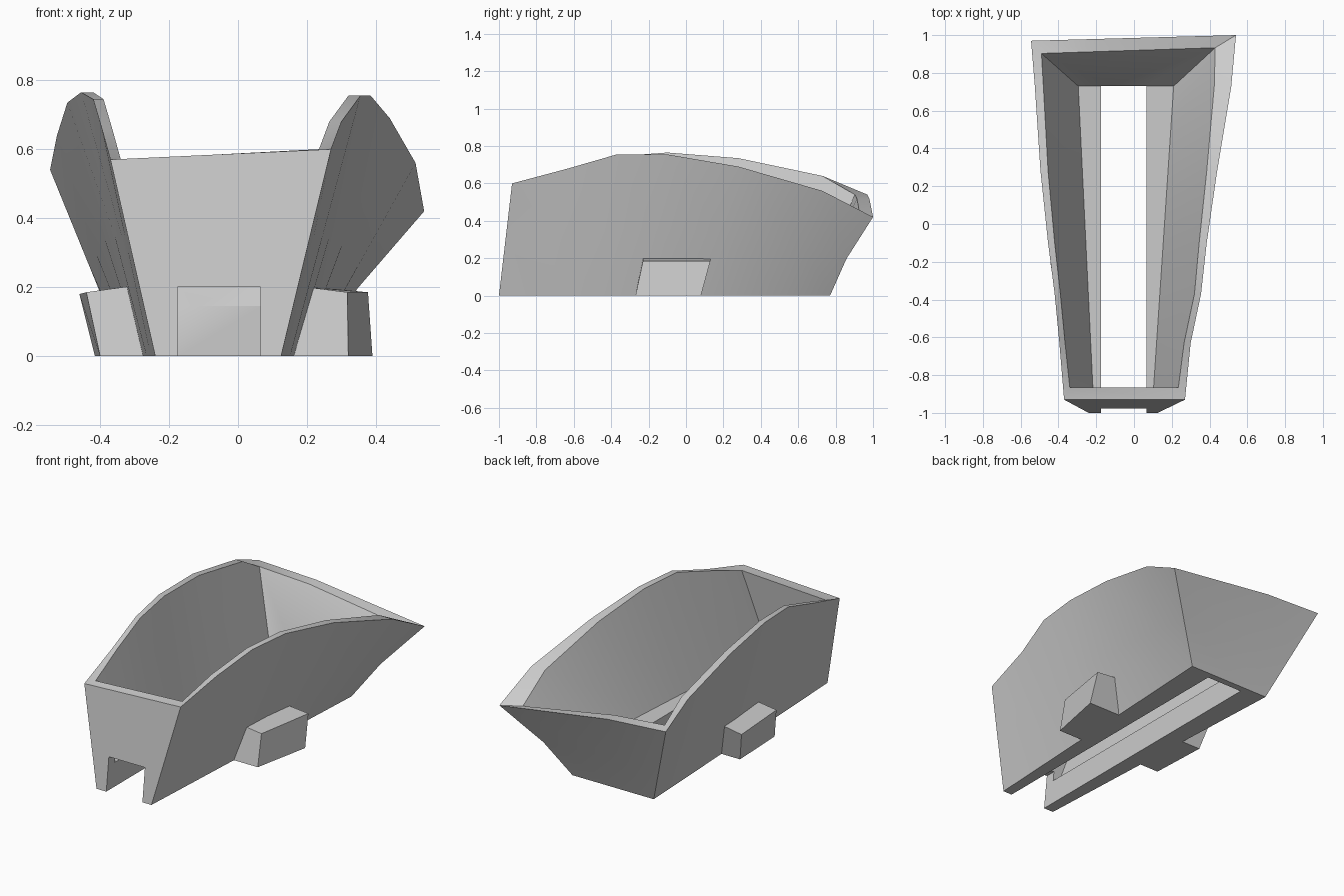
import bpy
import bmesh
from mathutils import Vector

cube = bpy.data.objects.get("Cube")
if cube:
    bpy.data.objects.remove(cube)

grey = bpy.data.materials.new("plain grey")
grey.use_nodes = True
grey.diffuse_color = (0.6, 0.6, 0.6, 1)
grey.node_tree.nodes["Principled BSDF"].inputs["Base Color"].default_value = (0.6, 0.6, 0.6, 1)


def loft(name, rings):
    """Skin a stack of closed rings and cap both ends."""
    bm = bmesh.new()
    loops = [[bm.verts.new(p) for p in ring] for ring in rings]
    n = len(loops[0])
    for a, b in zip(loops, loops[1:]):
        for i in range(n):
            j = (i + 1) % n
            bm.faces.new((a[i], a[j], b[j], b[i]))
    bm.faces.new(loops[0])
    bm.faces.new(loops[-1])
    bmesh.ops.recalc_face_normals(bm, faces=bm.faces)
    mesh = bpy.data.meshes.new(name)
    bm.to_mesh(mesh)
    bm.free()
    obj = bpy.data.objects.new(name, mesh)
    mesh.materials.append(grey)
    bpy.context.collection.objects.link(obj)
    return obj


def along(front, back, t):
    return Vector(front).lerp(Vector(back), t)


# Rim of each side wall, front to back: outer x, y, z and wall thickness
left = [(-.37, -.93, .57, .03), (-.395, -.63, .66, .03), (-.42, -.37, .745, .03),
        (-.455, -.1, .765, .035), (-.495, .28, .735, .04), (-.525, .73, .64, .045),
        (-.545, .97, .54, .055)]
right = [(.27, -.93, .6, .035), (.3, -.63, .68, .035), (.355, -.37, .755, .035),
         (.385, -.1, .755, .04), (.44, .28, .69, .055), (.515, .73, .56, .09),
         (.54, 1, .42, .11)]


def side(stations, sign, base, floor):
    """Columns of one wall: base, middle, rim, inner rim and floor edge."""
    columns = []
    for x, y, z, thick in stations:
        t = (y - stations[0][1]) / (stations[-1][1] - stations[0][1])
        bottom = along(*base, t)
        top = Vector((x, y, z))
        inner = Vector((x - sign * thick, y, z))
        if t == 0:
            inner.y += .065
        if t == 1:
            inner.y -= .067
        columns.append([bottom, bottom.lerp(top, .47), top, inner, along(*floor, t)])
    return columns


left_wall = side(left, -1, ((-.24, -1, 0), (-.325, .77, 0)),
                 ((-.215, -.92, .145), (-.295, .73, .145)))
right_wall = side(right, 1, ((.125, -1, 0), (.215, .77, 0)),
                  ((.1, -.92, .145), (.21, .73, .145)))
right_wall[-1][1] += Vector((-.02, -.02, 0))

# Slightly raised point partway along the back rim
back = [a.lerp(b, .35) for a, b in zip(left_wall[-1], right_wall[-1])]
for p in back[2:4]:
    p.z += .02

# Hollow tub body
columns = left_wall + [back] + right_wall[::-1]
body = loft("tub_body", list(zip(*columns)))


def box_ring(x0, x1, y0, y1, z):
    return [(x0, y0, z), (x1, y0, z), (x1, y1, z), (x0, y1, z)]


# Slot through the floor and the foot of the front wall
cutter = loft("slot_cutter", [box_ring(-.175, .065, -1.2, .73, z) for z in (-.1, .2)])
cutter.hide_render = True
cut = body.modifiers.new("slot", "BOOLEAN")
cut.operation = "DIFFERENCE"
cut.solver = "EXACT"
cut.object = cutter
bpy.context.view_layer.objects.active = body
body.select_set(True)
bpy.ops.object.modifier_apply(modifier=cut.name)
bpy.data.objects.remove(cutter)
bpy.ops.object.shade_smooth_by_angle(angle=.5)

# Slanted side lugs
loft("left_lug", [
    [(.15, -.27, 0), (.32, -.27, 0), (.39, .08, 0), (.16, .08, 0)],
    [(.2, -.23, .2), (.317, -.23, .185), (.377, .13, .185), (.22, .13, .2)]])
loft("right_lug", [
    [(-.26, -.27, 0), (-.4, -.27, 0), (-.415, .08, 0), (-.27, .08, 0)],
    [(-.31, -.23, .203), (-.44, -.23, .185), (-.46, .13, .18), (-.32, .13, .203)]])
